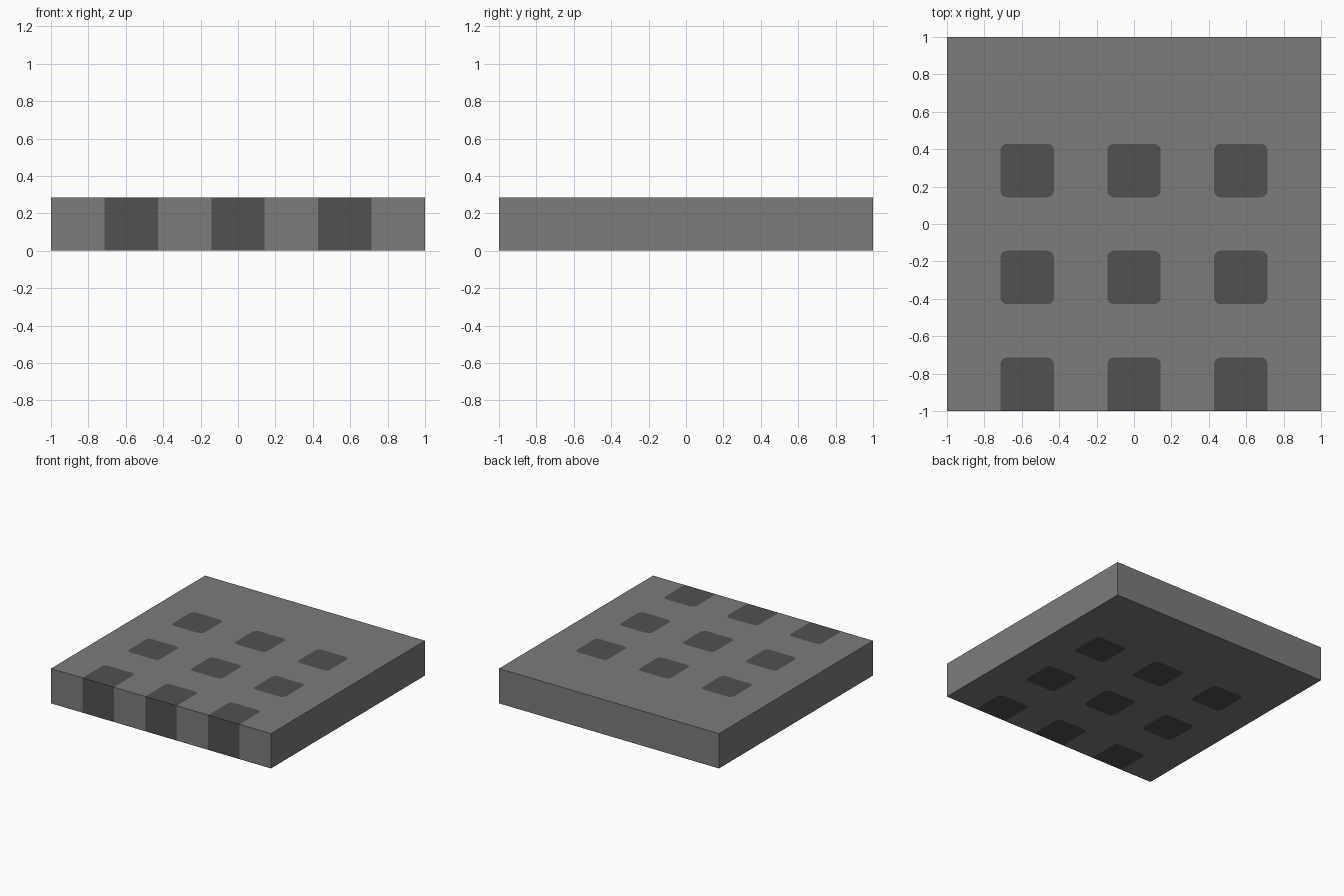
import bpy, bmesh, math

if "Cube" in bpy.data.objects:
    bpy.data.objects.remove(bpy.data.objects["Cube"])

U = 2 / 7            # layout module: the slab is 7 x 7 x 1 modules
R = 0.035            # corner radius of the dark squares
SEG = 4              # segments per rounded corner


def material(name, v):
    m = bpy.data.materials.new(name)
    m.diffuse_color = (v, v, v, 1)
    m.use_nodes = True
    m.node_tree.nodes["Principled BSDF"].inputs["Base Color"].default_value = m.diffuse_color
    return m


# dark squares as (low, high) spans along each axis
x_spans = [(-1 + k * U, -1 + (k + 1) * U) for k in (1, 3, 5)]
y_spans = [(-1 + k * U, -1 + (k + 1) * U) for k in (0, 2, 4)]


def grid_lines(spans):
    vals = {-1.0, 1.0}
    for a, b in spans:
        vals |= {a, a + R, b - R, b}
    return sorted({round(v, 5) for v in vals})


def span_of(v, spans):
    return next((s for s in spans if s[0] < v < s[1]), None)


def corner_side(v, span):
    """-1 / +1 when v lies within R of the low / high end of the span."""
    return -1 if v < span[0] + R else 1 if v > span[1] - R else 0


bm = bmesh.new()


def face(pts, mat):
    bm.faces.new([bm.verts.new((x, y, 0)) for x, y in pts]).material_index = mat


# flat plan: rectangular cells, with rounded corners cut into the dark squares
xs, ys = grid_lines(x_spans), grid_lines(y_spans)
for x0, x1 in zip(xs, xs[1:]):
    for y0, y1 in zip(ys, ys[1:]):
        cx, cy = (x0 + x1) / 2, (y0 + y1) / 2
        sx, sy = span_of(cx, x_spans), span_of(cy, y_spans)
        dark = bool(sx and sy)
        i = corner_side(cx, sx) if dark else 0
        j = corner_side(cy, sy) if dark else 0
        on_front = dark and j == -1 and sy[0] < -0.99   # square at the front edge
        if i and j and not on_front:
            ox, px = (x0, x1) if i < 0 else (x1, x0)    # outer / inner x
            oy, py = (y0, y1) if j < 0 else (y1, y0)
            arc = []
            for k in range(SEG + 1):
                t = math.pi / 2 * k / SEG
                arc.append((px + (ox - px) * math.sin(t), py + (oy - py) * math.cos(t)))
            face(arc + [(px, py)], 1)
            face(arc[::-1] + [(ox, oy)], 0)
        else:
            face([(x0, y0), (x1, y0), (x1, y1), (x0, y1)], int(dark))
bmesh.ops.remove_doubles(bm, verts=bm.verts[:], dist=0.0005)

# raise the plan into a solid slab
res = bmesh.ops.extrude_face_region(bm, geom=bm.faces[:])
top = [g for g in res["geom"] if isinstance(g, bmesh.types.BMVert)]
bmesh.ops.translate(bm, verts=top, vec=(0, 0, U))
bmesh.ops.recalc_face_normals(bm, faces=bm.faces[:])

# side walls: dark only where the front row of squares meets the front edge
for f in bm.faces:
    if abs(f.normal.z) < 0.5:
        c = f.calc_center_median()
        f.material_index = int(c.y < -0.99 and span_of(c.x, x_spans) is not None)

mesh = bpy.data.meshes.new("slab")
bm.to_mesh(mesh)
bm.free()
mesh.materials.append(material("mid grey", 0.2))
mesh.materials.append(material("dark grey", 0.083))
slab = bpy.data.objects.new("slab", mesh)
bpy.context.collection.objects.link(slab)
